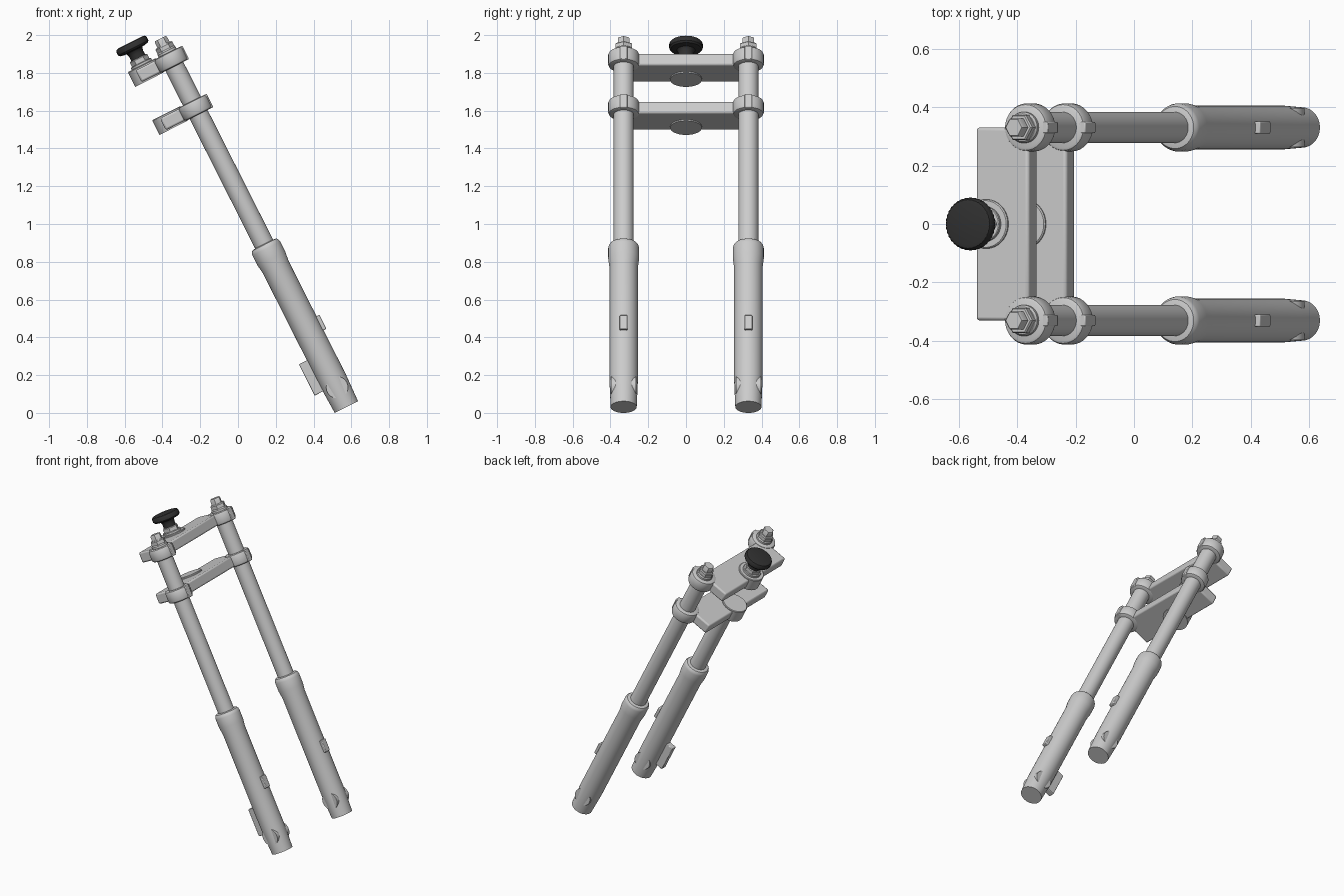
import bpy, bmesh, math
from mathutils import Matrix, Vector

if "Cube" in bpy.data.objects:
    bpy.data.objects.remove(bpy.data.objects["Cube"])

# Everything is built upright (x = forward, z = along the tubes), then tilted back
TILT = Matrix.Translation((0.574, 0, 0.031)) @ Matrix.Rotation(math.radians(-26.8), 4, 'Y')
LEG_Y, STEM_X = 0.33, -0.15


def material(name, rgb):
    m = bpy.data.materials.new(name)
    m.diffuse_color = (*rgb, 1)
    m.use_nodes = True
    m.node_tree.nodes["Principled BSDF"].inputs["Base Color"].default_value = m.diffuse_color
    return m


GREY = material("light_grey_metal", (0.6, 0.6, 0.6))
BLACK = material("black_plastic", (0.03, 0.03, 0.03))


def finish(name, bm, mat, bevel=0.0):
    bmesh.ops.recalc_face_normals(bm, faces=bm.faces)
    mesh = bpy.data.meshes.new(name)
    bm.to_mesh(mesh)
    bm.free()
    mesh.materials.append(mat)
    ob = bpy.data.objects.new(name, mesh)
    ob.matrix_world = TILT
    bpy.context.collection.objects.link(ob)
    if bevel:
        mod = ob.modifiers.new("soft_edges", 'BEVEL')
        mod.width, mod.segments, mod.limit_method = bevel, 2, 'ANGLE'
    bpy.context.view_layer.objects.active = ob
    ob.select_set(True)
    bpy.ops.object.shade_smooth_by_angle(angle=math.radians(35))
    ob.select_set(False)
    return ob


def lathe(name, x, y, profile, mat=GREY, sides=48, bevel=0.0, ripple=0.0):
    """Closed turned solid from (radius, height) points, bottom to top."""
    bm = bmesh.new()
    rings = []
    for r, z in profile:
        ring = []
        for i in range(sides):
            a = 2 * math.pi * i / sides
            q = r - (ripple if i % 2 else 0)
            ring.append(bm.verts.new((x + q * math.cos(a), y + q * math.sin(a), z)))
        rings.append(ring)
    for low, high in zip(rings, rings[1:]):
        for i in range(sides):
            j = (i + 1) % sides
            bm.faces.new((low[i], low[j], high[j], high[i]))
    bm.faces.new(rings[0])
    bm.faces.new(rings[-1])
    return finish(name, bm, mat, bevel)


def box(name, lo, hi, bevel=0.004):
    bm = bmesh.new()
    bmesh.ops.create_cube(bm, size=1)
    lo, hi = Vector(lo), Vector(hi)
    for v in bm.verts:
        v.co = Vector([(lo[k] + hi[k]) / 2 + v.co[k] * (hi[k] - lo[k]) for k in range(3)])
    return finish(name, bm, GREY, bevel)


for side, y in (("right", -LEG_Y), ("left", LEG_Y)):
    # Sliding lower tube with flared seal collar
    lathe(side + "_lower_tube", 0, y, [
        (0.069, 0), (0.0755, 0.16), (0.0755, 0.83), (0.082, 0.88), (0.082, 0.94),
        (0.079, 0.953), (0.072, 0.963), (0.054, 0.967)])
    # Inner tube and its stepped hex cap
    lathe(side + "_upper_tube", 0, y, [(0.053, 0.94), (0.053, 2.112), (0.047, 2.12)])
    lathe(side + "_cap_nut", 0, y, [(0.05, 2.11), (0.05, 2.142), (0.045, 2.148)], sides=6)
    lathe(side + "_cap_bolt", 0, y, [(0.036, 2.14), (0.036, 2.178), (0.031, 2.185)], sides=6)
    # Axle boss running crosswise through the foot of the tube
    bm = bmesh.new()
    bmesh.ops.create_cone(bm, cap_ends=True, segments=40, radius1=0.058, radius2=0.058,
                          depth=0.132,
                          matrix=Matrix.Translation((0.003, y, 0.115)) @ Matrix.Rotation(math.pi / 2, 4, 'X'))
    finish(side + "_axle_boss", bm, GREY)
    # Small lug on the front of the tube
    box(side + "_front_lug", (0.05, y - 0.021, 0.418), (0.092, y + 0.021, 0.5))

# Brake mount plate behind one tube only
box("brake_mount", (-0.123, -LEG_Y - 0.02, 0.13), (-0.06, -LEG_Y + 0.02, 0.315))

# Two yokes: plate, stem boss and a clamp ring with a tab on each leg
for level, z0, z1 in (("lower", 1.735, 1.815), ("upper", 2.02, 2.1)):
    box(level + "_yoke_plate", (-0.192, -LEG_Y, z0 + 0.004), (0.01, LEG_Y, z1 - 0.006), 0.01)
    lathe(level + "_stem_boss", STEM_X, 0, [
        (0.084, z0 - 0.003), (0.084, z1), (0.08, z1 + 0.004)])
    for side, y in (("right", -LEG_Y), ("left", LEG_Y)):
        lathe(f"{level}_{side}_clamp_ring", 0, y, [
            (0.07, z0), (0.078, z0 + 0.004), (0.082, z0 + 0.013),
            (0.082, z1 - 0.013), (0.078, z1 - 0.004), (0.07, z1)])
        box(f"{level}_{side}_clamp_tab", (0.05, y - 0.019, z0), (0.087, y + 0.019, z1))

# Stem nut and black adjuster knob
lathe("stem_washer", STEM_X, 0, [(0.06, 2.1), (0.06, 2.115), (0.057, 2.118)])
lathe("stem_nut", STEM_X, 0, [(0.052, 2.115), (0.052, 2.142), (0.047, 2.147)], sides=6)
lathe("knob_neck", STEM_X, 0, [(0.042, 2.145), (0.04, 2.17), (0.045, 2.188), (0.058, 2.2)], BLACK)
lathe("knob_grip", STEM_X, 0, [
    (0.06, 2.192), (0.082, 2.197), (0.09, 2.206), (0.09, 2.226), (0.084, 2.236), (0.074, 2.239)],
    BLACK, sides=72, ripple=0.002)
